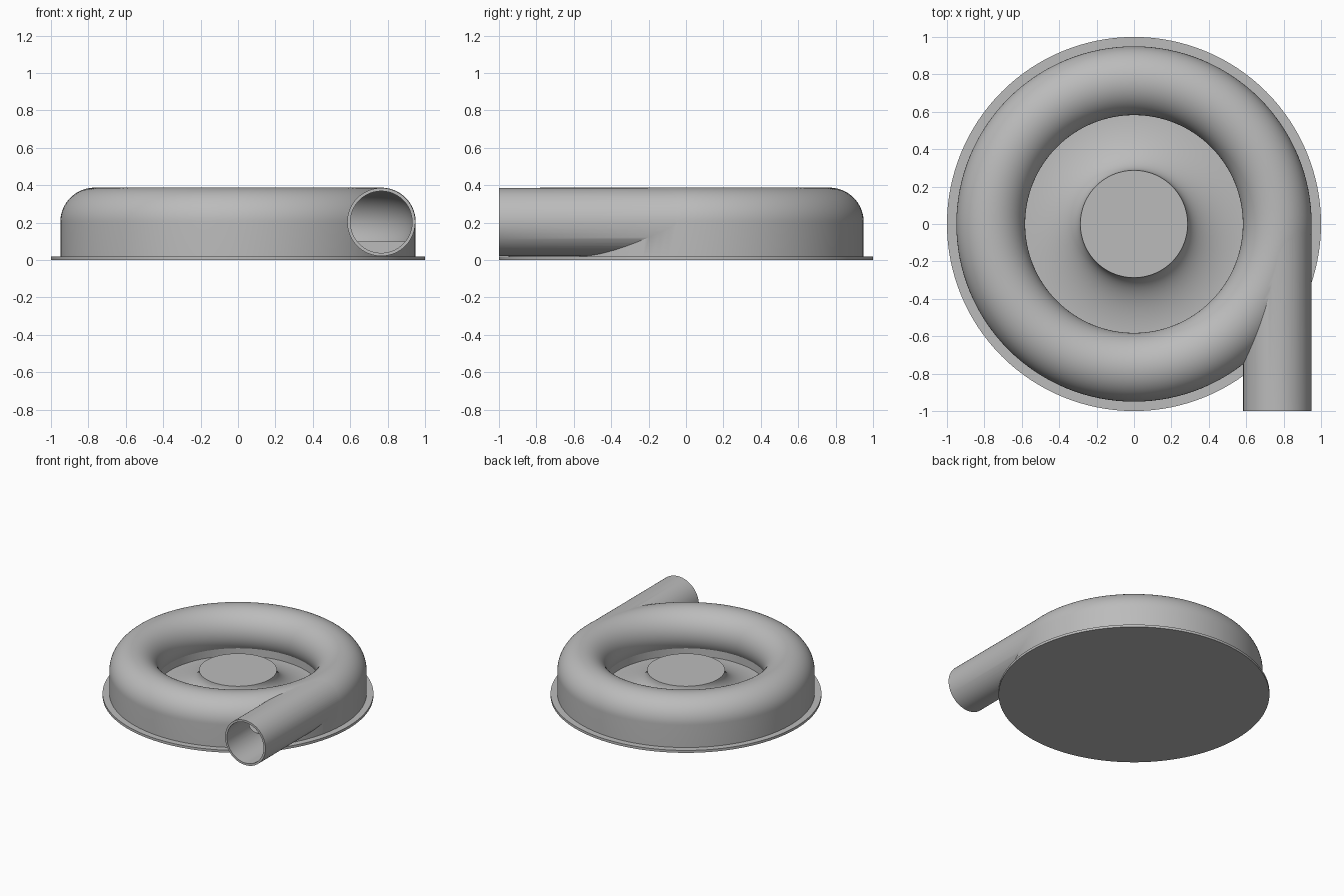
import bpy, bmesh, math
from mathutils import Matrix, Vector

cube = bpy.data.objects.get("Cube")
if cube:
    bpy.data.objects.remove(cube, do_unlink=True)

# Single plain grey finish
grey = bpy.data.materials.new("plain_grey")
grey.use_nodes = True
colour = (0.5, 0.5, 0.5, 1)
grey.diffuse_color = colour
grey.node_tree.nodes["Principled BSDF"].inputs["Base Color"].default_value = colour

SEGMENTS = 128
RING_R, RING_Z = 0.766, 0.203     # centre of the scroll tube
TUBE_R, BORE_R = 0.184, 0.166     # outer and inner tube radius
FLOOR_Z = 0.1                     # floor inside the scroll


def make_object(name, bm):
    bmesh.ops.recalc_face_normals(bm, faces=bm.faces)
    mesh = bpy.data.meshes.new(name)
    bm.to_mesh(mesh)
    bm.free()
    mesh.materials.append(grey)
    obj = bpy.data.objects.new(name, mesh)
    bpy.context.collection.objects.link(obj)
    return obj


def revolve(name, profile, closed=False):
    """Spin an (r, z) profile around the vertical axis."""
    bm = bmesh.new()
    verts = [bm.verts.new((r, 0, z)) for r, z in profile]
    pairs = list(zip(verts, verts[1:]))
    if closed:
        pairs.append((verts[-1], verts[0]))
    edges = [bm.edges.new(p) for p in pairs]
    bmesh.ops.spin(bm, geom=verts + edges, cent=(0, 0, 0), axis=(0, 0, 1),
                   angle=math.tau, steps=SEGMENTS, use_duplicate=False)
    bmesh.ops.remove_doubles(bm, verts=bm.verts, dist=0.0001)
    return make_object(name, bm)


def pipe_solid(name, radius, y_front, y_back):
    bm = bmesh.new()
    place = Matrix.Translation((RING_R, (y_front + y_back) / 2, RING_Z))
    bmesh.ops.create_cone(bm, cap_ends=True, segments=96, radius1=radius,
                          radius2=radius, depth=y_back - y_front,
                          matrix=place @ Matrix.Rotation(math.pi / 2, 4, 'X'))
    return make_object(name, bm)


def arc(radius, start, end, steps):
    angles = [start + (end - start) * i / steps for i in range(steps + 1)]
    return [(RING_R + radius * math.cos(a), RING_Z + radius * math.sin(a)) for a in angles]


def boolean(target, other, operation):
    mod = target.modifiers.new(operation.lower(), 'BOOLEAN')
    mod.operation, mod.object, mod.solver = operation, other, 'EXACT'
    bpy.context.view_layer.objects.active = target
    bpy.ops.object.modifier_apply(modifier=mod.name)
    bpy.data.objects.remove(other, do_unlink=True)


def smooth(obj):
    bpy.ops.object.select_all(action='DESELECT')
    obj.select_set(True)
    bpy.context.view_layer.objects.active = obj
    bpy.ops.object.shade_smooth_by_angle(angle=math.radians(30))


# Base flange
flange = revolve("base_flange", [(0, 0), (1, 0), (1, 0.02), (0, 0.02)])

# Casing: outer wall, rounded scroll, recessed floor sweeping up to the hub
lip = math.pi + math.asin((RING_Z - FLOOR_Z) / TUBE_R)
profile = [(0, 0.01), (RING_R + TUBE_R, 0.01)]
profile += arc(TUBE_R, 0, lip, 44)
lip_r = profile[-1][0]
HUB_R, HUB_Z, LOW_Z = 0.287, 0.21, 0.04
profile.append((lip_r, LOW_Z))
for i in range(17):
    a = math.pi / 2 * i / 16
    profile.append((lip_r + (HUB_R - lip_r) * math.sin(a),
                    LOW_Z + (HUB_Z - LOW_Z) * (1 - math.cos(a))))
profile.append((0, HUB_Z))
casing = revolve("scroll_casing", profile)

# Straight outlet pipe leaving along the tangent
boolean(casing, pipe_solid("outlet_pipe", TUBE_R - 0.002, -1, 0), 'UNION')

# Hollow scroll channel with a flat floor, then the pipe bore
dip = math.asin((RING_Z - FLOOR_Z) / BORE_R)
channel = revolve("channel_cutter", arc(BORE_R, -dip, math.pi + dip, 40), closed=True)
boolean(casing, channel, 'DIFFERENCE')
boolean(casing, pipe_solid("bore_cutter", BORE_R - 0.001, -1.1, 0), 'DIFFERENCE')

for part in (flange, casing):
    smooth(part)
